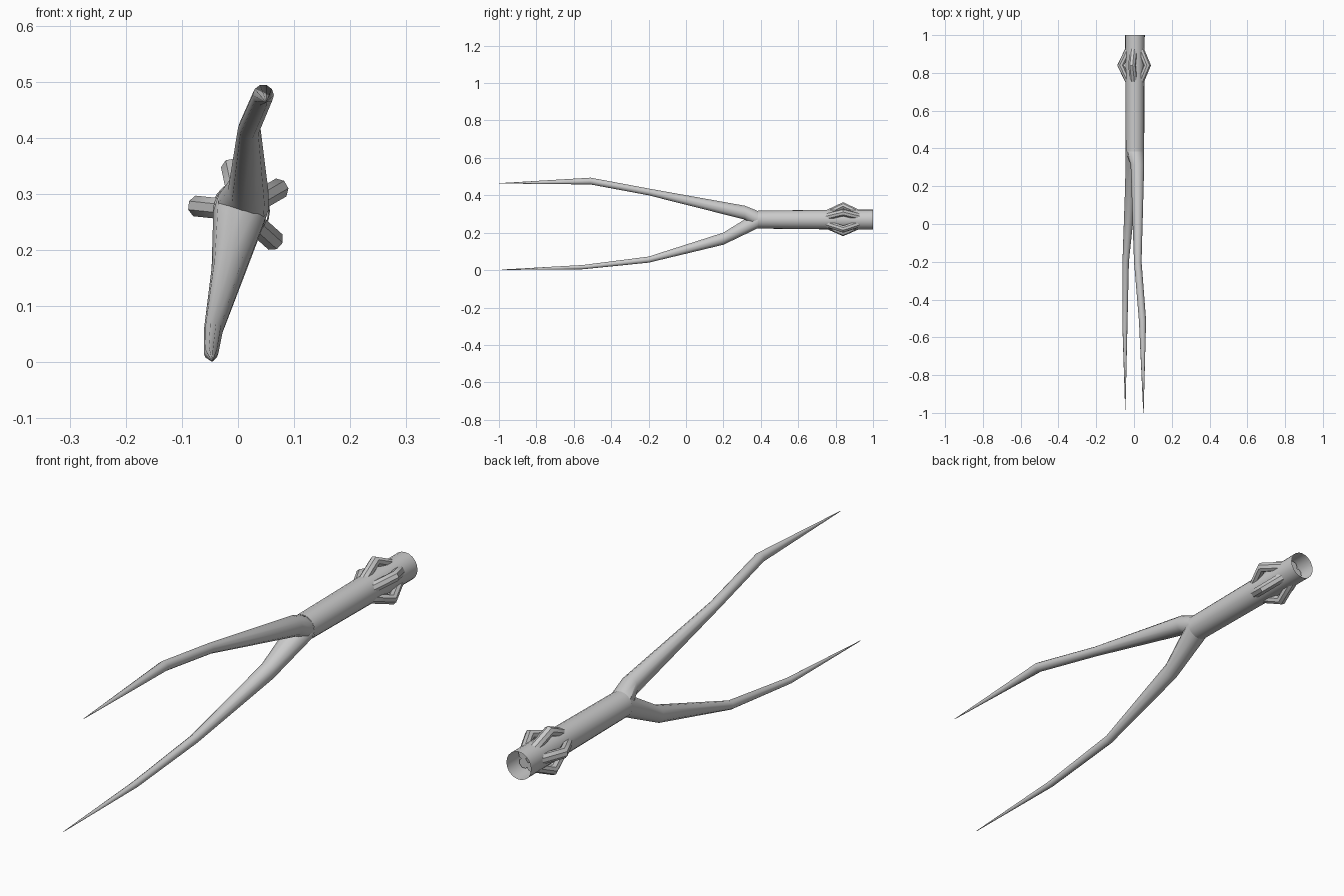
import bpy, bmesh, math

if "Cube" in bpy.data.objects:
    bpy.data.objects.remove(bpy.data.objects["Cube"])

AX, AZ = 0.005, 0.27          # centre line of the handle tube


def sweep(name, rings, sides, spin=0.0, cap=True, phase=0.0):
    """Skin elliptical rings (x, y, z, half_x, half_z); spin turns them around the tube axis."""
    bm = bmesh.new()
    c, s = math.cos(spin), math.sin(spin)
    loops = []
    for x, y, z, rx, rz in rings:
        loop = []
        for i in range(sides):
            a = 2 * math.pi * i / sides + phase
            dx, dz = x + rx * math.cos(a) - AX, z + rz * math.sin(a) - AZ
            loop.append(bm.verts.new((AX + dx * c - dz * s, y, AZ + dx * s + dz * c)))
        loops.append(loop)
    for a, b in zip(loops, loops[1:]):
        for i in range(sides):
            j = (i + 1) % sides
            bm.faces.new((a[i], a[j], b[j], b[i]))
    if cap:
        bm.faces.new(loops[-1])
    bmesh.ops.recalc_face_normals(bm, faces=bm.faces)
    me = bpy.data.meshes.new(name)
    bm.to_mesh(me)
    bm.free()
    ob = bpy.data.objects.new(name, me)
    bpy.context.collection.objects.link(ob)
    bpy.context.view_layer.objects.active = ob
    ob.select_set(True)
    bpy.ops.object.shade_smooth_by_angle(angle=math.radians(40))
    ob.select_set(False)
    return ob


# Hollow handle tube, open at the back
sweep("handle_tube", [(AX, 1.0, AZ, 0.052, 0.053), (AX, 0.75, AZ, 0.05, 0.052),
                      (AX, 0.385, AZ, 0.049, 0.048)], 20, cap=False)

# Upper prong, bending to the right
sweep("upper_prong", [(AX, 0.385, AZ, 0.049, 0.048), (0.018, 0.315, 0.307, 0.036, 0.039),
                      (0.02, -0.2, 0.418, 0.02, 0.019), (0.045, -0.51, 0.476, 0.019, 0.019),
                      (0.05, -1.0, 0.464, 0.001, 0.001)], 10)

# Lower prong, bending to the left
sweep("lower_prong", [(AX, 0.385, AZ, 0.049, 0.048), (-0.016, 0.2, 0.168, 0.031, 0.034),
                      (-0.044, -0.2, 0.056, 0.017, 0.017), (-0.048, -0.55, 0.016, 0.013, 0.012),
                      (-0.046, -0.985, 0.002, 0.001, 0.001)], 10)

# Five bent bars around the handle
for k in range(5):
    path = [(0.74, 0.028), (0.84, 0.076), (0.94, 0.028)]
    sweep(f"collar_bar_{k + 1}", [(AX + r, y, AZ, 0.019, 0.02) for y, r in path], 8,
          spin=math.radians(30 + 72 * k), phase=math.pi / 8)
